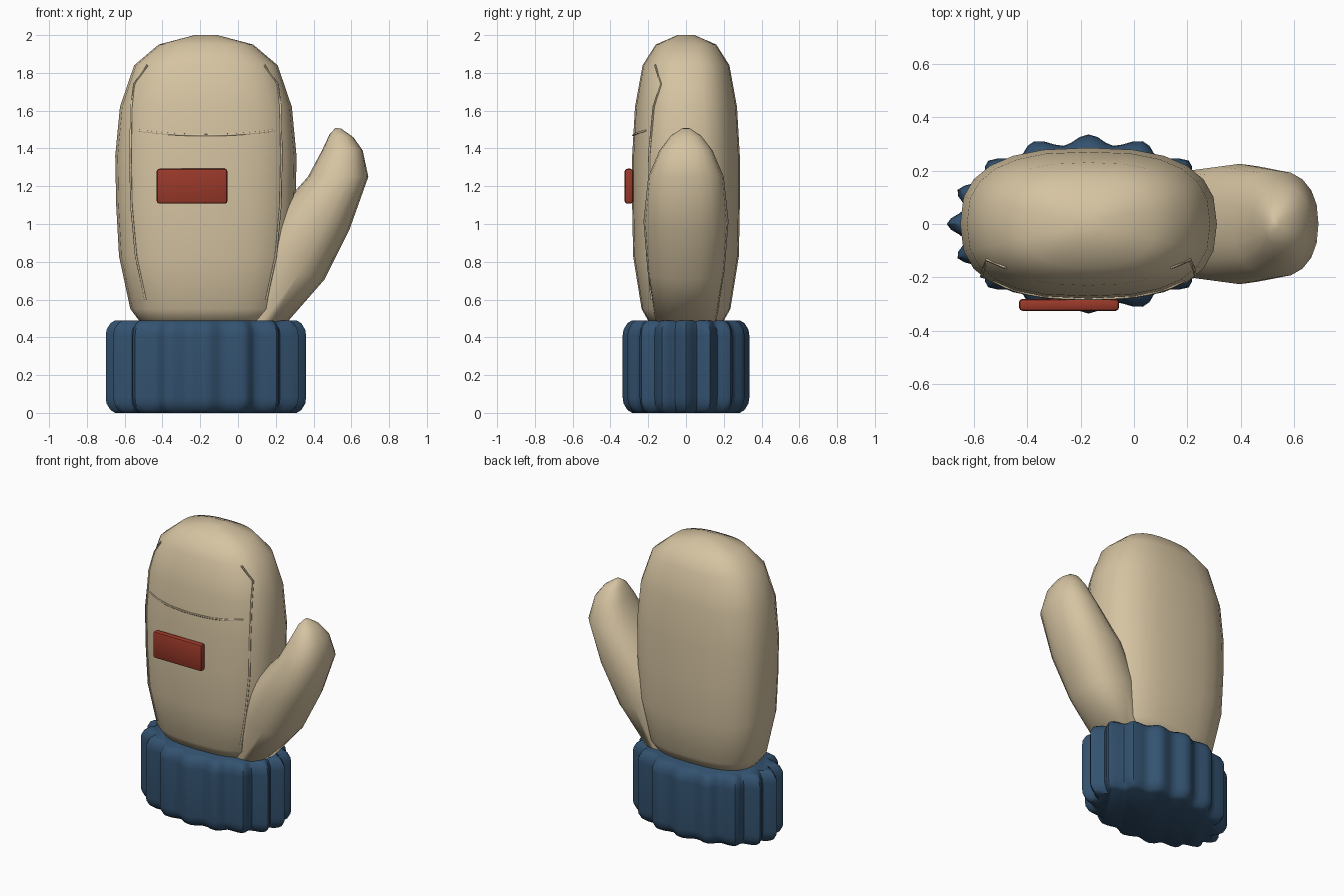
import bpy
import bmesh
from math import cos, sin, pi, copysign, radians
from mathutils import Vector

if "Cube" in bpy.data.objects:
    bpy.data.objects.remove(bpy.data.objects["Cube"])

CX = -0.17      # middle of hand and cuff
POWER = 2.6     # squareness of the hand's cross-section


def material(name, rgb):
    m = bpy.data.materials.new(name)
    m.use_nodes = True
    m.diffuse_color = (*rgb, 1)
    m.node_tree.nodes["Principled BSDF"].inputs["Base Color"].default_value = (*rgb, 1)
    return m


cream = material("cream_wool", (0.67, 0.55, 0.36))
blue = material("navy_knit", (0.033, 0.084, 0.16))
red = material("red_patch", (0.32, 0.04, 0.022))


def finish(name, bm, mat, angle):
    bmesh.ops.recalc_face_normals(bm, faces=bm.faces)
    me = bpy.data.meshes.new(name)
    bm.to_mesh(me)
    bm.free()
    me.materials.append(mat)
    ob = bpy.data.objects.new(name, me)
    bpy.context.collection.objects.link(ob)
    smooth(ob, angle)
    return ob


def smooth(ob, angle):
    bpy.ops.object.select_all(action="DESELECT")
    ob.select_set(True)
    bpy.context.view_layer.objects.active = ob
    bpy.ops.object.shade_smooth_by_angle(angle=radians(angle))


def loft(name, rings, mat, angle):
    """Skin a stack of closed rings and cap both ends."""
    bm = bmesh.new()
    loops = [[bm.verts.new(p) for p in ring] for ring in rings]
    n = len(loops[0])
    for a, b in zip(loops, loops[1:]):
        for i in range(n):
            j = (i + 1) % n
            bm.faces.new((a[i], a[j], b[j], b[i]))
    bm.faces.new(loops[0])
    bm.faces.new(loops[-1])
    return finish(name, bm, mat, angle)


def super_point(t, power):
    c, s = cos(t), sin(t)
    return copysign(abs(c) ** (2 / power), c), copysign(abs(s) ** (2 / power), s)


# Hand: (height, half width, half depth)
hand_profile = [
    (0.47, 0.34, 0.19), (0.55, 0.40, 0.235), (0.83, 0.46, 0.28),
    (1.10, 0.475, 0.285), (1.36, 0.48, 0.285), (1.62, 0.455, 0.27),
    (1.84, 0.38, 0.23), (1.95, 0.25, 0.16), (2.0, 0.06, 0.045),
]
N = 24
hand_rings = []
for z, a, b in hand_profile:
    pts = [super_point(2 * pi * i / N, POWER) for i in range(N)]
    hand_rings.append([(CX + a * u, b * v, z) for u, v in pts])
loft("mitten_hand", hand_rings, cream, 75)

# Thumb: inner and outer (x, z) of each tilted ring, half depth
thumb_profile = [
    ((0.00, 0.48), (0.26, 0.48), 0.16), ((0.05, 0.82), (0.457, 0.705), 0.205),
    ((0.20, 1.06), (0.59, 0.97), 0.225), ((0.37, 1.25), (0.69, 1.25), 0.20),
    ((0.445, 1.39), (0.66, 1.39), 0.14), ((0.485, 1.475), (0.61, 1.46), 0.08),
    ((0.515, 1.508), (0.545, 1.506), 0.02),
]
thumb_rings = []
for (x0, z0), (x1, z1), d in thumb_profile:
    ring = []
    for i in range(20):
        u, v = super_point(2 * pi * i / 20, 2.3)
        f = (u + 1) / 2
        ring.append((x0 + (x1 - x0) * f, d * v, z0 + (z1 - z0) * f))
    thumb_rings.append(ring)
loft("mitten_thumb", thumb_rings, cream, 75)

# Ribbed cuff with rounded rims
RIBS, STEPS = 16, 6
cuff_rings = []
for z, inset in [(0, 0.05), (0.015, 0.025), (0.05, 0.004), (0.08, 0),
                 (0.41, 0), (0.44, 0.004), (0.475, 0.025), (0.49, 0.05)]:
    ring = []
    for i in range(RIBS * STEPS):
        t = 2 * pi * i / (RIBS * STEPS)
        r = 0.945 + 0.055 * cos(RIBS * t)
        ring.append((CX + (0.53 - inset) * r * cos(t),
                     (0.335 - inset) * r * sin(t), z))
    cuff_rings.append(ring)
loft("ribbed_cuff", cuff_rings, blue, 40)

# Patch on the front
bm = bmesh.new()
bmesh.ops.create_cube(bm, size=1)
bmesh.ops.scale(bm, vec=(0.375, 0.045, 0.185), verts=bm.verts)
bmesh.ops.translate(bm, vec=(-0.243, -0.3025, 1.2), verts=bm.verts)
bmesh.ops.bevel(bm, geom=list(bm.edges), offset=0.014, segments=2,
                profile=0.5, affect="EDGES")
finish("front_patch", bm, red, 40)


def front_point(x, z):
    """Point on the front surface of the hand."""
    for (z0, a0, b0), (z1, a1, b1) in zip(hand_profile, hand_profile[1:]):
        if z0 <= z <= z1:
            f = (z - z0) / (z1 - z0)
            a, b = a0 + (a1 - a0) * f, b0 + (b1 - b0) * f
            break
    k = min(1, abs(x - CX) / a)
    return Vector((x, -b * (1 - k ** POWER) ** (1 / POWER), z))


def seam(name, points):
    cu = bpy.data.curves.new(name, "CURVE")
    cu.dimensions = "3D"
    cu.bevel_depth = 0.006
    cu.bevel_resolution = 1
    cu.use_fill_caps = True
    sp = cu.splines.new("POLY")
    sp.points.add(len(points) - 1)
    for p, co in zip(sp.points, points):
        p.co = (*co, 1)
    cu.materials.append(cream)
    ob = bpy.data.objects.new(name, cu)
    bpy.context.collection.objects.link(ob)
    bpy.ops.object.select_all(action="DESELECT")
    ob.select_set(True)
    bpy.context.view_layer.objects.active = ob
    bpy.ops.object.convert(target="MESH")
    smooth(bpy.context.object, 60)


# Raised seams: one down each side, one across the fingers
side_path = [(0.31, 1.84), (0.38, 1.74), (0.395, 1.62), (0.40, 1.36),
             (0.395, 1.10), (0.37, 0.83), (0.32, 0.6)]
for side, s in (("right", -1), ("left", 1)):
    seam(side + "_seam", [front_point(CX + s * x, z) for x, z in side_path])
cross = [i / 8 - 1 for i in range(17)]
seam("finger_seam", [front_point(CX + 0.36 * u, 1.47 + 0.025 * u * u) for u in cross])
